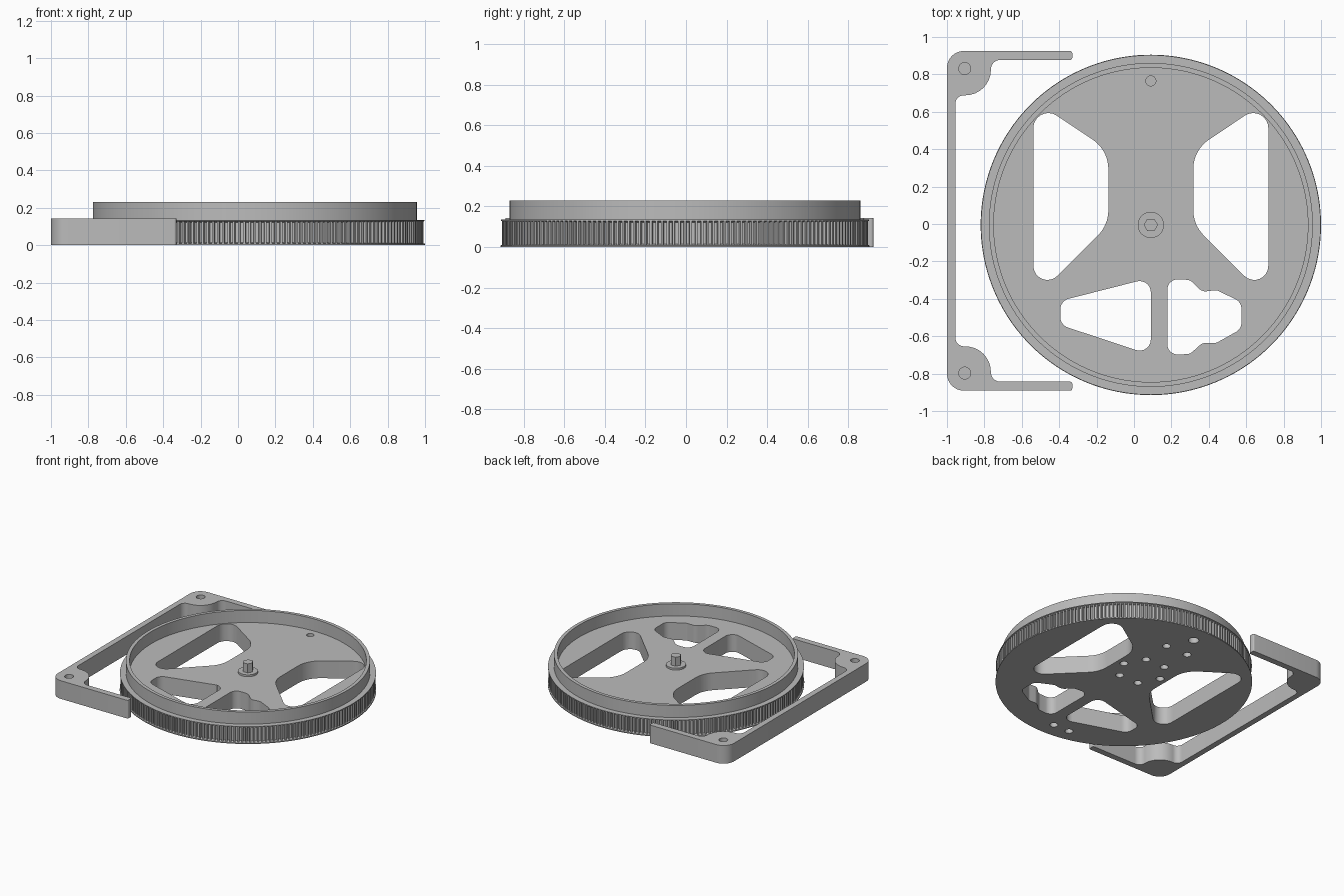
import bpy, bmesh, math
from mathutils import Vector, Matrix

cube = bpy.data.objects.get("Cube")
if cube:
    bpy.data.objects.remove(cube)

HUB = Vector((0.09, -0.005, 0))
FLOOR = 0.135

grey = bpy.data.materials.new("light_grey")
grey.use_nodes = True
grey.diffuse_color = (0.5, 0.5, 0.5, 1)
grey.node_tree.nodes["Principled BSDF"].inputs["Base Color"].default_value = (0.5, 0.5, 0.5, 1)


def make(name, bm):
    bmesh.ops.recalc_face_normals(bm, faces=bm.faces)
    mesh = bpy.data.meshes.new(name)
    bm.to_mesh(mesh)
    bm.free()
    mesh.materials.append(grey)
    obj = bpy.data.objects.new(name, mesh)
    bpy.context.collection.objects.link(obj)
    return obj


def rounded(corners, steps=8):
    """Outline with each (x, y, radius) corner replaced by an arc."""
    out = []
    n = len(corners)
    for i, (x, y, r) in enumerate(corners):
        p = Vector((x, y))
        a = (Vector(corners[i - 1][:2]) - p).normalized()
        b = (Vector(corners[(i + 1) % n][:2]) - p).normalized()
        half = a.angle(b) / 2
        centre = p + (a + b).normalized() * (r / math.sin(half))
        start = p + a * (r / math.tan(half)) - centre
        end = p + b * (r / math.tan(half)) - centre
        sweep = math.atan2(start.x * end.y - start.y * end.x, start.dot(end))
        for k in range(steps + 1):
            out.append(centre + Matrix.Rotation(sweep * k / steps, 2) @ start)
    return out


def prism(name, outline, z0, z1):
    bm = bmesh.new()
    face = bm.faces.new([bm.verts.new((p[0], p[1], z0)) for p in outline])
    top = bmesh.ops.extrude_face_region(bm, geom=[face])["geom"]
    bmesh.ops.translate(bm, vec=(0, 0, z1 - z0),
                        verts=[v for v in top if isinstance(v, bmesh.types.BMVert)])
    return make(name, bm)


def cylinder(name, x, y, r, z0, z1, sides=24):
    ring = [(x + r * math.cos(math.tau * k / sides), y + r * math.sin(math.tau * k / sides))
            for k in range(sides)]
    return prism(name, ring, z0, z1)


def cut(target, cutter):
    mod = target.modifiers.new("cut", 'BOOLEAN')
    mod.operation = 'DIFFERENCE'
    mod.solver = 'EXACT'
    mod.object = cutter
    bpy.context.view_layer.objects.active = target
    bpy.ops.object.modifier_apply(modifier=mod.name)
    bpy.data.objects.remove(cutter)


def smooth(obj):
    bpy.ops.object.select_all(action='DESELECT')
    obj.select_set(True)
    bpy.context.view_layer.objects.active = obj
    bpy.ops.object.shade_smooth_by_angle(angle=math.radians(30))


# Turntable: lathed plate with two flanges and a raised rim
profile = [(0, 0), (0.91, 0), (0.91, 0.008), (0.886, 0.014), (0.886, 0.122),
           (0.908, 0.129), (0.908, FLOOR), (0.866, FLOOR), (0.866, 0.23),
           (0.84, 0.23), (0.84, FLOOR), (0, FLOOR)]
bm = bmesh.new()
pts = [bm.verts.new((r, 0, z)) for r, z in profile]
edges = [bm.edges.new(pair) for pair in zip(pts, pts[1:])]
bmesh.ops.spin(bm, geom=pts + edges, cent=(0, 0, 0), axis=(0, 0, 1),
               angle=math.tau, steps=160, use_merge=True)
bmesh.ops.remove_doubles(bm, verts=bm.verts, dist=0.0001)
turntable = make("turntable", bm)

# Large side windows, mirrored
side = [(-0.628, 0.668, 0.08), (-0.227, 0.40, 0.19), (-0.227, 0, 0.19), (-0.628, -0.40, 0.075)]
for s in (1, -1):
    cut(turntable, prism("side_window", rounded([(s * x, y, r) for x, y, r in side]), -0.1, 0.3))

# Front windows: a tapered one and a stepped one
tapered = [(0, -0.283, 0.06), (-0.484, -0.406, 0.06), (-0.484, -0.535, 0.06), (0, -0.695, 0.06)]
stepped = [(0.088, -0.289, 0.055), (0.21, -0.294, 0.05), (0.275, -0.358, 0.05),
           (0.35, -0.348, 0.04), (0.484, -0.412, 0.055), (0.484, -0.556, 0.055),
           (0.35, -0.631, 0.04), (0.275, -0.631, 0.05), (0.21, -0.69, 0.05),
           (0.088, -0.695, 0.055)]
for shape in (tapered, stepped):
    cut(turntable, prism("front_window", rounded(shape), -0.1, 0.3))

# Index hole with a wider mouth underneath
cut(turntable, cylinder("index_hole", 0, 0.77, 0.027, -0.1, 0.3))
cut(turntable, cylinder("index_mouth", 0, 0.77, 0.038, -0.1, 0.07))

# Blind bolt holes underneath
bolts = [(0.168 * math.cos(k * math.pi / 3), 0.2 + 0.168 * math.sin(k * math.pi / 3))
         for k in range(6)]
bolts += [(-0.095, 0.585), (0.095, 0.585), (-0.01, -0.785), (-0.15, -0.785)]
for x, y in bolts:
    cut(turntable, cylinder("bolt_hole", x, y, 0.029, -0.1, 0.09))
smooth(turntable)

# Belt teeth around the groove
bm = bmesh.new()
TEETH = 200
section = [(0.88, -0.008), (0.903, -0.0055), (0.903, 0.0055), (0.88, 0.008)]
for k in range(TEETH):
    turn = Matrix.Rotation(math.tau * k / TEETH, 3, 'Z')
    low, high = [[bm.verts.new(turn @ Vector((r, t, z))) for r, t in section]
                 for z in (0.006, 0.128)]
    bm.faces.new(low)
    bm.faces.new(high)
    for i in range(4):
        j = (i + 1) % 4
        bm.faces.new((low[i], low[j], high[j], high[i]))
teeth = make("belt_teeth", bm)

# Centre boss and hexagonal post
boss = cylinder("centre_boss", 0, 0, 0.07, 0.13, 0.15, 48)
smooth(boss)
post = cylinder("centre_post", 0, 0, 0.038, 0.14, 0.22, 6)
for obj in (turntable, teeth, boss, post):
    obj.location = HUB

# Bracket frame: one half outline, mirrored front to back
MID, HALF = 0.017, 0.908
half = [(-1, HALF, 0.09), (-0.33, HALF, 0.012), (-0.33, HALF - 0.048, 0.012),
        (-0.765, HALF - 0.048, 0.05), (-0.765, HALF - 0.237, 0.137),
        (-0.955, HALF - 0.237, 0.045)]
outline = half + [(x, -y, r) for x, y, r in reversed(half)]
frame = prism("bracket_frame", [(p.x, p.y + MID) for p in rounded(outline)], 0, 0.142)
for s in (1, -1):
    cut(frame, cylinder("frame_hole", -0.905, MID + s * (HALF - 0.094), 0.032, 0.04, 0.3))
smooth(frame)
